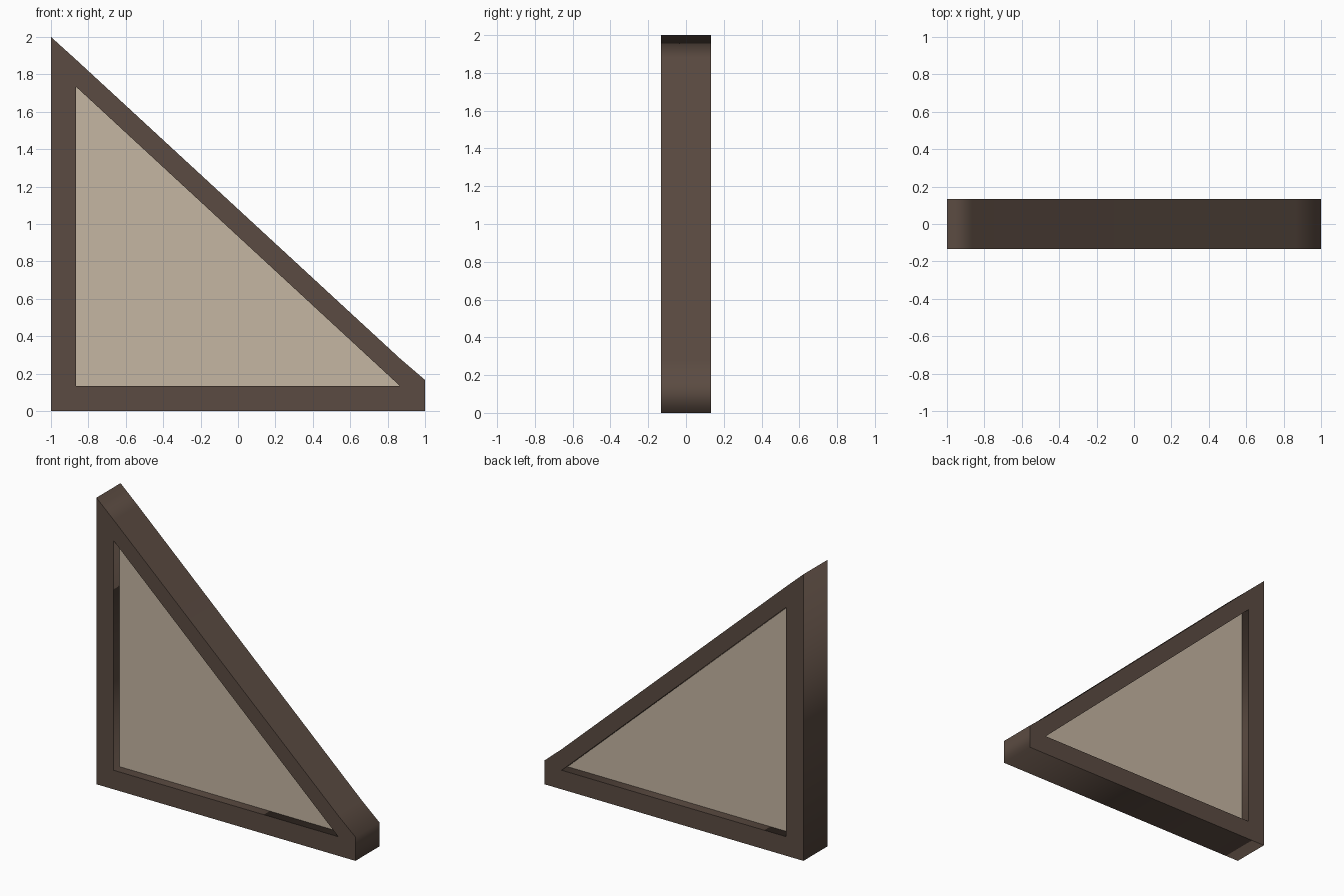
import bpy
from math import pi

if "Cube" in bpy.data.objects:
    bpy.data.objects.remove(bpy.data.objects["Cube"])


def material(name, rgb):
    mat = bpy.data.materials.new(name)
    mat.diffuse_color = (*rgb, 1)
    mat.use_nodes = True
    mat.node_tree.nodes["Principled BSDF"].inputs["Base Color"].default_value = mat.diffuse_color
    return mat


def extruded_profile(name, loops, half_depth, mat):
    """Fill closed x-z outlines (inner loops become holes) and extrude along y."""
    curve = bpy.data.curves.new(name, 'CURVE')
    curve.dimensions = '2D'
    curve.fill_mode = 'BOTH'
    curve.extrude = half_depth
    for loop in loops:
        spline = curve.splines.new('POLY')
        spline.points.add(len(loop) - 1)
        for point, (x, z) in zip(spline.points, loop):
            point.co = (x, z, 0, 1)
        spline.use_cyclic_u = True
    curve.materials.append(mat)
    obj = bpy.data.objects.new(name, curve)
    obj.rotation_euler.x = pi / 2
    bpy.context.collection.objects.link(obj)
    bpy.ops.object.select_all(action='DESELECT')
    obj.select_set(True)
    bpy.context.view_layer.objects.active = obj
    bpy.ops.object.convert(target='MESH')
    bpy.ops.object.transform_apply(rotation=True)
    return bpy.context.object


dark_wood = material("dark_wood", (0.105, 0.071, 0.054))
plaster = material("plaster", (0.56, 0.465, 0.36))

outer = [(-1, 0), (1, 0), (1, 0.166), (0.866, 0.281), (-0.866, 1.879), (-1, 2)]
opening = [(-0.867, 0.133), (0.867, 0.133), (-0.867, 1.735)]

# Timber frame with triangular opening
extruded_profile("timber_frame", [outer, opening], 0.133, dark_wood)

# Infill panel, recessed on both sides
extruded_profile("infill_panel", [opening], 0.067, plaster)
